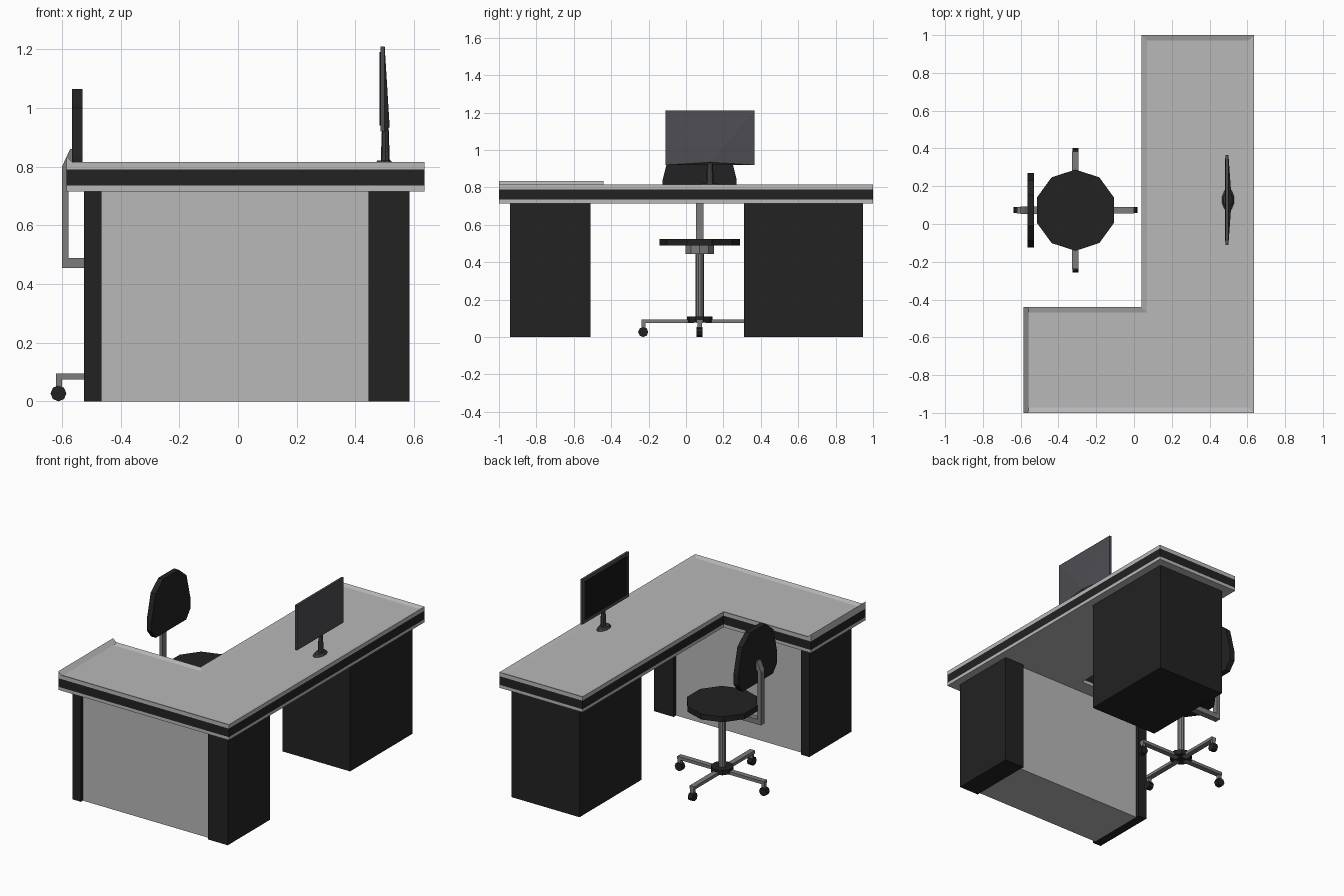
import bpy, bmesh, math
from mathutils import Matrix, Vector

cube = bpy.data.objects.get("Cube")
if cube:
    bpy.data.objects.remove(cube, do_unlink=True)


def material(name, r, g, b):
    m = bpy.data.materials.new(name)
    m.use_nodes = True
    m.diffuse_color = (r, g, b, 1)
    m.node_tree.nodes["Principled BSDF"].inputs["Base Color"].default_value = (r, g, b, 1)
    return m


LIGHT = material("light grey", .48, .48, .48)
BLACK = material("soft black", .016, .016, .016)
METAL = material("mid grey metal", .2, .2, .2)
CASE = material("slate grey", .075, .073, .085)
STAND = material("dark grey", .045, .045, .048)
SCREEN = material("screen black", .008, .008, .008)


def finish(name, bm, mat):
    bmesh.ops.recalc_face_normals(bm, faces=bm.faces)
    mesh = bpy.data.meshes.new(name)
    bm.to_mesh(mesh)
    bm.free()
    mesh.materials.append(mat)
    obj = bpy.data.objects.new(name, mesh)
    bpy.context.collection.objects.link(obj)
    return obj


def box(name, x, y, z, mat):
    """Box from (low, high) ranges on each axis."""
    bm = bmesh.new()
    bmesh.ops.create_cube(bm, size=1)
    for v in bm.verts:
        v.co = [r[0] + (c + .5) * (r[1] - r[0]) for c, r in zip(v.co, (x, y, z))]
    return finish(name, bm, mat)


def prism(name, points, axis, low, high, mat, rim=0, recess=0):
    """Extrude a 2D outline along an axis, with an optional recessed top."""
    def place(a, b, h):
        return {"x": (h, a, b), "y": (a, h, b), "z": (a, b, h)}[axis]
    bm = bmesh.new()
    base = bm.faces.new([bm.verts.new(place(a, b, low)) for a, b in points])
    new = bmesh.ops.extrude_face_region(bm, geom=[base])["geom"]
    shift = Vector(place(0, 0, high - low))
    for v in new:
        if isinstance(v, bmesh.types.BMVert):
            v.co += shift
    bmesh.ops.recalc_face_normals(bm, faces=bm.faces)
    if rim:
        top = max(bm.faces, key=lambda f: f.calc_center_median().z)
        bmesh.ops.inset_region(bm, faces=[top], thickness=rim, use_even_offset=True)
        for v in top.verts:
            v.co.z -= recess
    return finish(name, bm, mat)


def cylinder(name, centre, r1, r2, depth, sides, mat, turn=Matrix(), squash=(1, 1, 1)):
    bm = bmesh.new()
    bmesh.ops.create_cone(bm, cap_ends=True, segments=sides, radius1=r1, radius2=r2, depth=depth)
    m = Matrix.Translation(centre) @ turn @ Matrix.Diagonal((*squash, 1))
    bmesh.ops.transform(bm, matrix=m, verts=bm.verts)
    return finish(name, bm, mat)


# L-shaped worktop in three layers
outline = [(-.585, -1), (.635, -1), (.635, 1), (.04, 1), (.04, -.44), (-.585, -.44)]
prism("worktop_lower_band", outline, "z", .715, .735, LIGHT)
prism("worktop_middle_band", outline, "z", .735, .79, BLACK)
prism("worktop_surface", outline, "z", .79, .815, LIGHT, rim=.028, recess=.01)
# Raised lip at the short end
prism("worktop_end_lip", [(-.585, .81), (-.585, .835), (-.558, .81)], "y", -1, -.44, LIGHT)

# Pedestals, end post and infill panel
box("rear_cabinet", (.1, .585), (.31, .945), (0, .715), BLACK)
box("front_pedestal", (.445, .585), (-.94, -.51), (0, .715), BLACK)
box("end_post", (-.525, -.465), (-.94, -.51), (0, .715), BLACK)
box("front_panel", (-.465, .445), (-.92, -.535), (0, .715), LIGHT)

# Monitor with a wedge-shaped back
MY = .128
box("monitor_case", (.485, .5), (-.11, .366), (.92, 1.21), CASE)
bm = bmesh.new()
ring = [bm.verts.new((.5, y, z)) for y, z in ((-.11, .92), (.366, .92), (.366, 1.21), (-.11, 1.21))]
tip = bm.verts.new((.517, MY, .935))
bm.faces.new(ring)
for i in range(4):
    bm.faces.new((ring[i], ring[(i + 1) % 4], tip))
finish("monitor_back", bm, CASE)
box("monitor_screen", (.483, .486), (-.09, .346), (.94, 1.19), SCREEN)
cylinder("monitor_neck", (.502, MY, .875), .021, .015, .13, 8, STAND, squash=(.75, 1, 1))
cylinder("monitor_foot", (.498, MY, .813), .06, .045, .016, 10, STAND, squash=(.55, 1, 1))

# Chair seat and column
CX, CY = -.31, .073
seat_turn = Matrix.Rotation(math.radians(18), 4, "Z")
cylinder("seat", (CX, CY, .508), .215, .215, .035, 10, BLACK, Matrix.Rotation(0, 4, "Z"))
cylinder("seat_mount", (CX, CY, .468), .08, .08, .046, 10, METAL, seat_turn)
cylinder("chair_column", (CX, CY, .275), .022, .022, .35, 10, METAL)
cylinder("chair_hub", (CX, CY, .094), .068, .068, .03, 10, BLACK)

# Four legs with casters
for i in range(4):
    spin = Matrix.Translation((CX, CY, 0)) @ Matrix.Rotation(i * math.pi / 2, 4, "Z")
    across = Matrix.Rotation(math.pi / 2, 4, "X")
    parts = [
        box("chair_leg", (.03, .31), (-.017, .017), (.075, .095), METAL),
        box("caster_stem", (.29, .31), (-.012, .012), (.03, .08), METAL),
        cylinder("caster_wheel", (.302, 0, .027), .027, .027, .032, 8, BLACK, across),
    ]
    for p in parts:
        p.name = f"{p.name.split('.')[0]}_{i + 1}"
        p.data.transform(spin)

# Back support bar, bent like a bracket, and the backrest
bar = [(-.35, .455), (-.6, .455), (-.6, .8), (-.572, .86), (-.555, .86),
       (-.555, .83), (-.578, .79), (-.578, .488), (-.35, .488)]
prism("back_support", bar, "y", CY - .02, CY + .02, METAL)
half = [(.155, .715), (.198, .77), (.198, .84), (.158, 1.0), (.08, 1.065)]
back = [(CY + a, z) for a, z in half] + [(CY - a, z) for a, z in reversed(half)]
prism("backrest", back, "x", -.565, -.53, BLACK)
